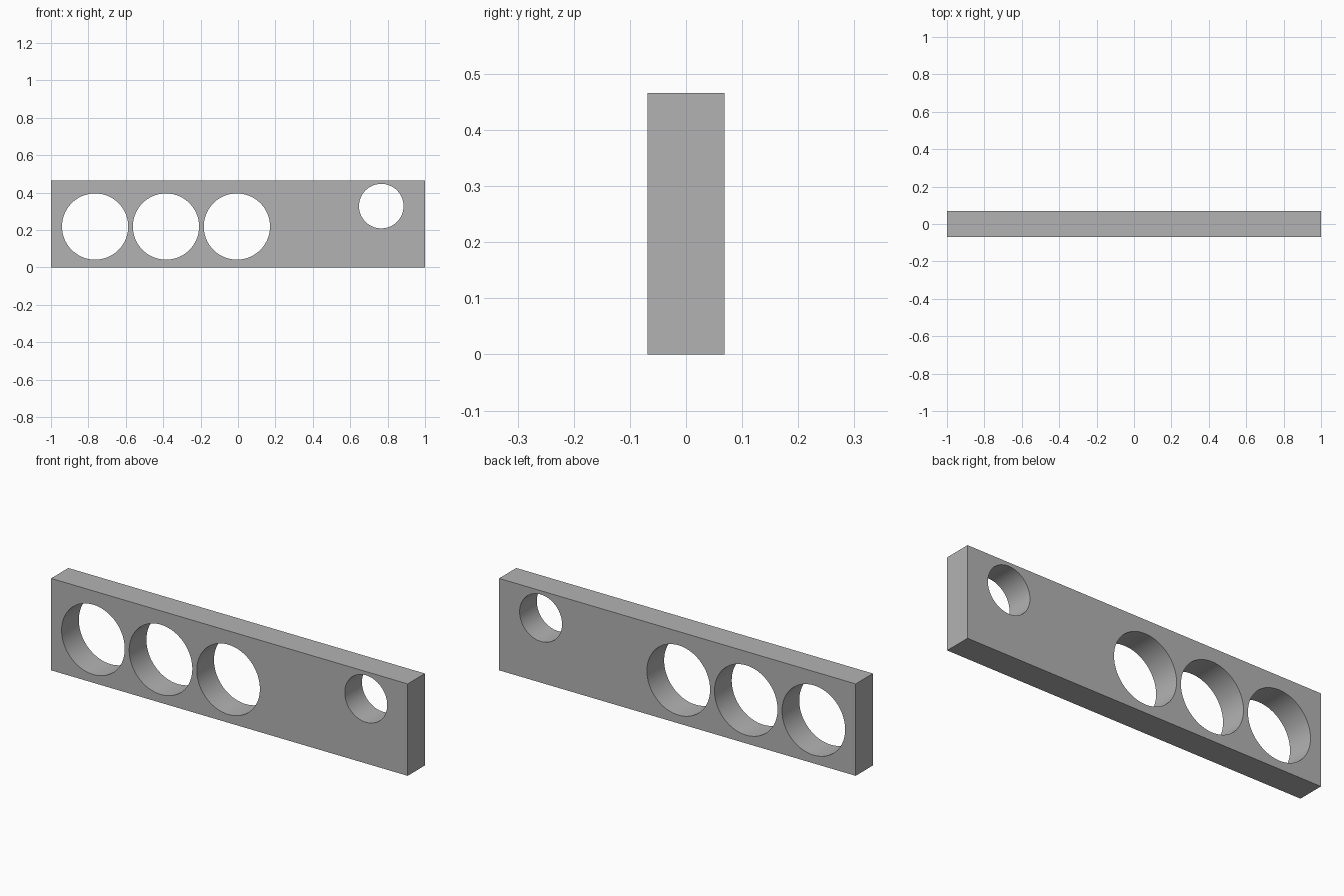
import bpy
import math

cube = bpy.data.objects.get("Cube")
if cube:
    bpy.data.objects.remove(cube, do_unlink=True)

WIDTH, DEPTH, HEIGHT = 2.0, 0.138, 0.466

# Plain grey material
grey = bpy.data.materials.new("grey")
grey.use_nodes = True
colour = (0.45, 0.45, 0.45, 1)
grey.diffuse_color = colour
grey.node_tree.nodes["Principled BSDF"].inputs["Base Color"].default_value = colour

# Rectangular bar
bpy.ops.mesh.primitive_cube_add(size=1, location=(0, 0, HEIGHT / 2))
bar = bpy.context.object
bar.name = "drilled_bar"
bar.scale = (WIDTH, DEPTH, HEIGHT)
bpy.ops.object.transform_apply(location=False, rotation=False, scale=True)
bar.data.materials.append(grey)


def drill(name, x, z, radius):
    """Cut a round hole through the bar from front to back."""
    bpy.ops.mesh.primitive_cylinder_add(
        vertices=96, radius=radius, depth=DEPTH * 3,
        location=(x, 0, z), rotation=(math.pi / 2, 0, 0))
    cutter = bpy.context.object
    cutter.name = name
    cutter.data.materials.append(grey)
    cut = bar.modifiers.new(name, "BOOLEAN")
    cut.operation = "DIFFERENCE"
    cut.solver = "EXACT"
    cut.object = cutter
    bpy.context.view_layer.objects.active = bar
    bpy.ops.object.modifier_apply(modifier=cut.name)
    bpy.data.objects.remove(cutter, do_unlink=True)


# Row of three large holes, then one small hole near the top corner
for i in range(3):
    drill("large_hole", -0.764 + i * 0.379, 0.219, 0.177)
drill("small_hole", 0.766, 0.328, 0.119)

# Smooth hole walls, sharp edges
bpy.ops.object.select_all(action="DESELECT")
bar.select_set(True)
bpy.context.view_layer.objects.active = bar
bpy.ops.object.shade_smooth_by_angle(angle=math.radians(30))
